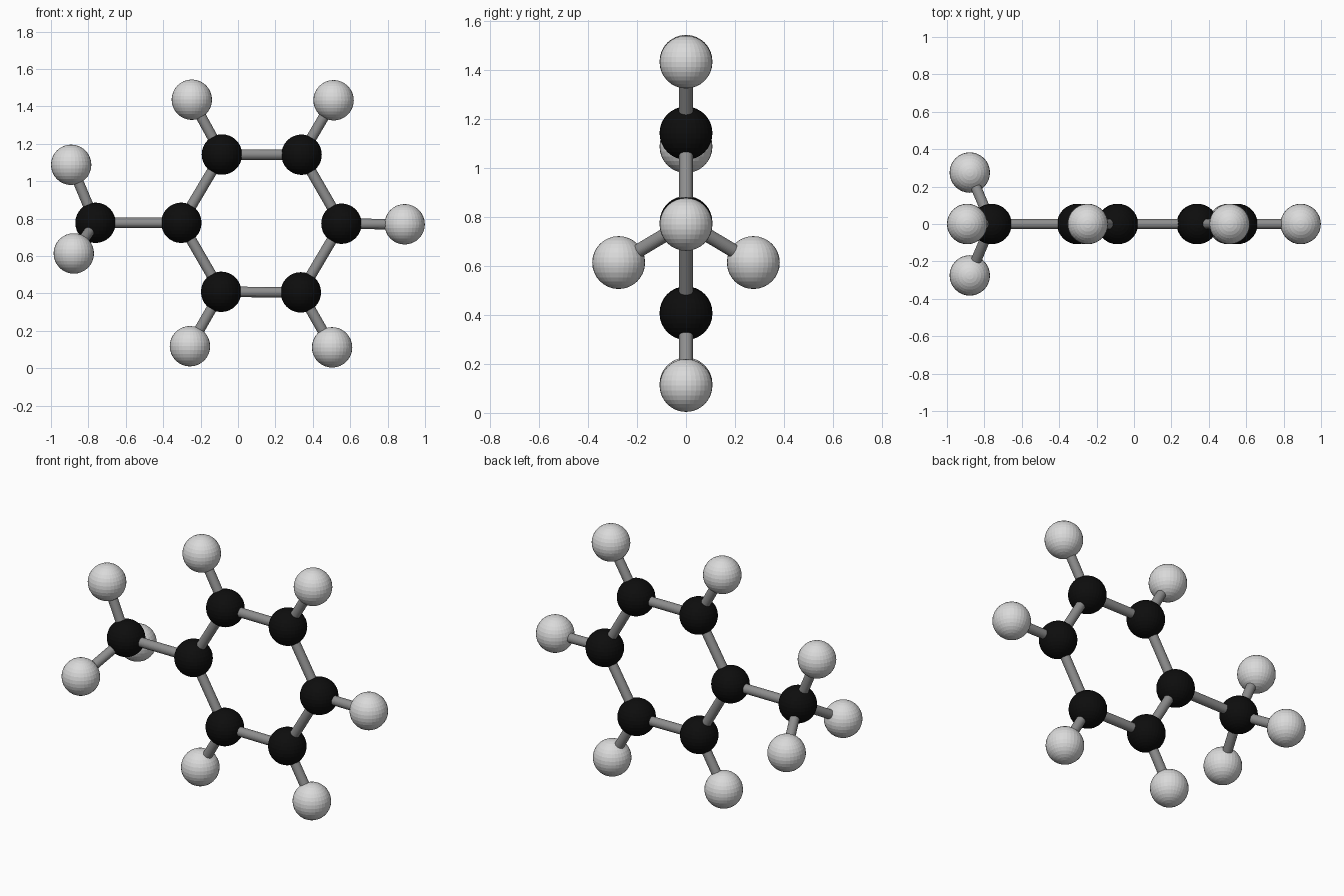
import bpy
from mathutils import Vector

if "Cube" in bpy.data.objects:
    bpy.data.objects.remove(bpy.data.objects["Cube"])

ATOM_R, BOND_R = 0.108, 0.028


def material(name, value):
    m = bpy.data.materials.new(name)
    m.diffuse_color = (value, value, value, 1)
    m.use_nodes = True
    m.node_tree.nodes["Principled BSDF"].inputs["Base Color"].default_value = m.diffuse_color
    return m


black = material("black", 0.004)
light_grey = material("light grey", 0.7)
mid_grey = material("mid grey", 0.27)


def atom(name, pos, mat):
    bpy.ops.mesh.primitive_uv_sphere_add(segments=32, ring_count=16,
                                         radius=ATOM_R, location=pos)
    ob = bpy.context.object
    ob.name = name
    ob.data.materials.append(mat)


def bond(a, b):
    a, b = Vector(a), Vector(b)
    d = b - a
    bpy.ops.mesh.primitive_cylinder_add(vertices=32, radius=BOND_R,
                                        depth=d.length, location=(a + b) / 2)
    ob = bpy.context.object
    ob.name = "bond_rod"
    ob.rotation_mode = 'QUATERNION'
    ob.rotation_quaternion = d.to_track_quat('Z', 'Y')
    ob.data.materials.append(mid_grey)


# Ring of dark balls, starting beside the side group
ring = [(-0.303, 0, 0.778), (-0.086, 0, 1.143), (0.34, 0, 1.142),
        (0.553, 0, 0.773), (0.336, 0, 0.406), (-0.09, 0, 0.409)]
# Light balls on the five outer ring corners
outer = [(-0.247, 0, 1.436), (0.511, 0, 1.433), (0.891, 0, 0.77),
         (0.503, 0, 0.112), (-0.257, 0, 0.118)]
# Side group: one dark ball with three light balls
side = (-0.762, 0, 0.778)
side_outer = [(-0.892, 0, 1.088), (-0.878, -0.275, 0.614), (-0.878, 0.275, 0.614)]

for i, p in enumerate(ring):
    atom("ring_ball", p, black)
    bond(p, ring[(i + 1) % 6])
for p, q in zip(ring[1:], outer):
    atom("outer_ball", q, light_grey)
    bond(p, q)

atom("side_ball", side, black)
bond(ring[0], side)
for q in side_outer:
    atom("side_outer_ball", q, light_grey)
    bond(side, q)
